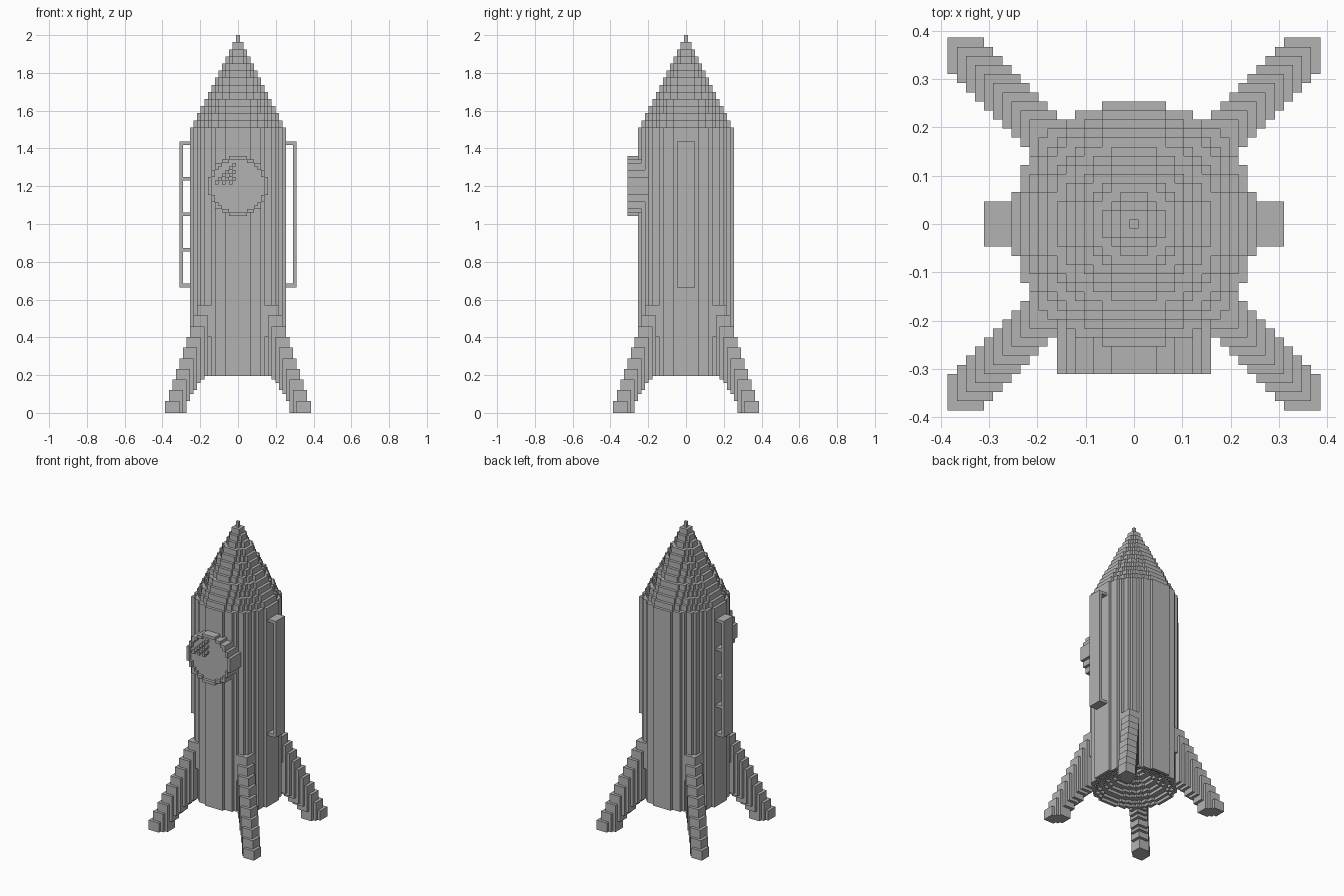
import bpy, bmesh
from math import radians
from mathutils import Matrix

if "Cube" in bpy.data.objects:
    bpy.data.objects.remove(bpy.data.objects["Cube"])

U = 0.0188              # block size
SHIFT = 0.38            # height offset of the block layers
FRONT = Matrix.Rotation(radians(90), 4, 'X')

grey = bpy.data.materials.new("plain_grey")
grey.diffuse_color = (0.45, 0.45, 0.45, 1)
grey.use_nodes = True
grey.node_tree.nodes["Principled BSDF"].inputs["Base Color"].default_value = (0.45, 0.45, 0.45, 1)


def disc(n):
    """Cells of a blocky disc with n cells on each side of the middle one."""
    span = range(-n, n + 1)
    return {(i, j) for i in span for j in span if i * i + j * j <= (n + 0.5) ** 2}


def rect(i0, i1, j0, j1):
    return {(i, j) for i in range(i0, i1 + 1) for j in range(j0, j1 + 1)}


def slab(bm, cells, low, high):
    """Extrude a set of grid cells between two heights."""
    verts = {}

    def corner(i, j):
        if (i, j) not in verts:
            verts[i, j] = bm.verts.new((i - 0.5, j - 0.5, low))
        return verts[i, j]

    faces = [bm.faces.new((corner(i, j), corner(i + 1, j), corner(i + 1, j + 1), corner(i, j + 1)))
             for i, j in sorted(cells)]
    result = bmesh.ops.extrude_face_region(bm, geom=faces, use_keep_orig=True)
    for item in result["geom"]:
        if isinstance(item, bmesh.types.BMVert):
            item.co.z = high


def part(name, slabs, matrix=Matrix()):
    """Make one object from (cells, low, high) slabs."""
    bm = bmesh.new()
    for cells, low, high in slabs:
        slab(bm, cells, low, high)
    bmesh.ops.recalc_face_normals(bm, faces=bm.faces[:])
    bm.transform(Matrix.Scale(U, 4) @ matrix)
    mesh = bpy.data.meshes.new(name)
    bm.to_mesh(mesh)
    bm.free()
    mesh.materials.append(grey)
    obj = bpy.data.objects.new(name, mesh)
    bpy.context.collection.objects.link(obj)
    return obj


# Hull with a stepped hollow underneath
base, top = 10 + SHIFT, 80 + SHIFT
hollow = [(disc(13) - disc(12 - int(k * 1.5)), base + k, base + k + 1) for k in range(8)]
part("hull", hollow + [(disc(13), base + 8, top)])

# Stepped nose cone
part("nose_cone", [(disc(12 - k), top + 2 * k, top + 2 * k + 2) for k in range(13)])


# Four diagonal fins, stepping inward every three layers
def fin_cells(z):
    outer = 20 - z // 3
    inner = min(outer - 5, max(9, 15 - int(max(0, z - 2) * 0.75)))
    cells = set()
    for m in range(inner, outer - 2):
        cells |= rect(m, m + 3, m, m + 3)
    return cells


for sx, side in ((1, "left"), (-1, "right")):
    for sy, end in ((-1, "front"), (1, "back")):
        slabs = [({(sx * i, sy * j) for i, j in fin_cells(z)},
                  z + SHIFT if z else 0, z + 1 + SHIFT) for z in range(30)]
        part(f"{end}_{side}_fin", slabs)

# Round porthole with raised rim and glint blocks
place = Matrix.Translation((0, 0, 63.5 + SHIFT)) @ FRONT
part("porthole_rim", [(disc(8) - disc(7), 10, 16.5)], place)
part("porthole_glass", [(disc(7), 10, 15.5)], place)
glint = [(i, j) for i, j in sorted(rect(-6, -1, 1, 6)) if (i + j) % 2 and 3 <= j - i <= 7]
part("porthole_glint", [({cell}, 15.5, 16.5) for cell in glint], place)

# Side rails: a handle on the left, a ladder on the right
foot = 35 + SHIFT
for sx, name, steps in ((1, "handle", (0, 40)), (-1, "ladder", range(0, 41, 10))):
    rail = {(sx * i, j) for i, j in rect(16, 16, -2, 2)}
    rung = {(sx * i, j) for i, j in rect(13, 15, -2, 2)}
    part(name, [(rail, foot, foot + 41)] + [(rung, foot + s, foot + s + 1) for s in steps])
